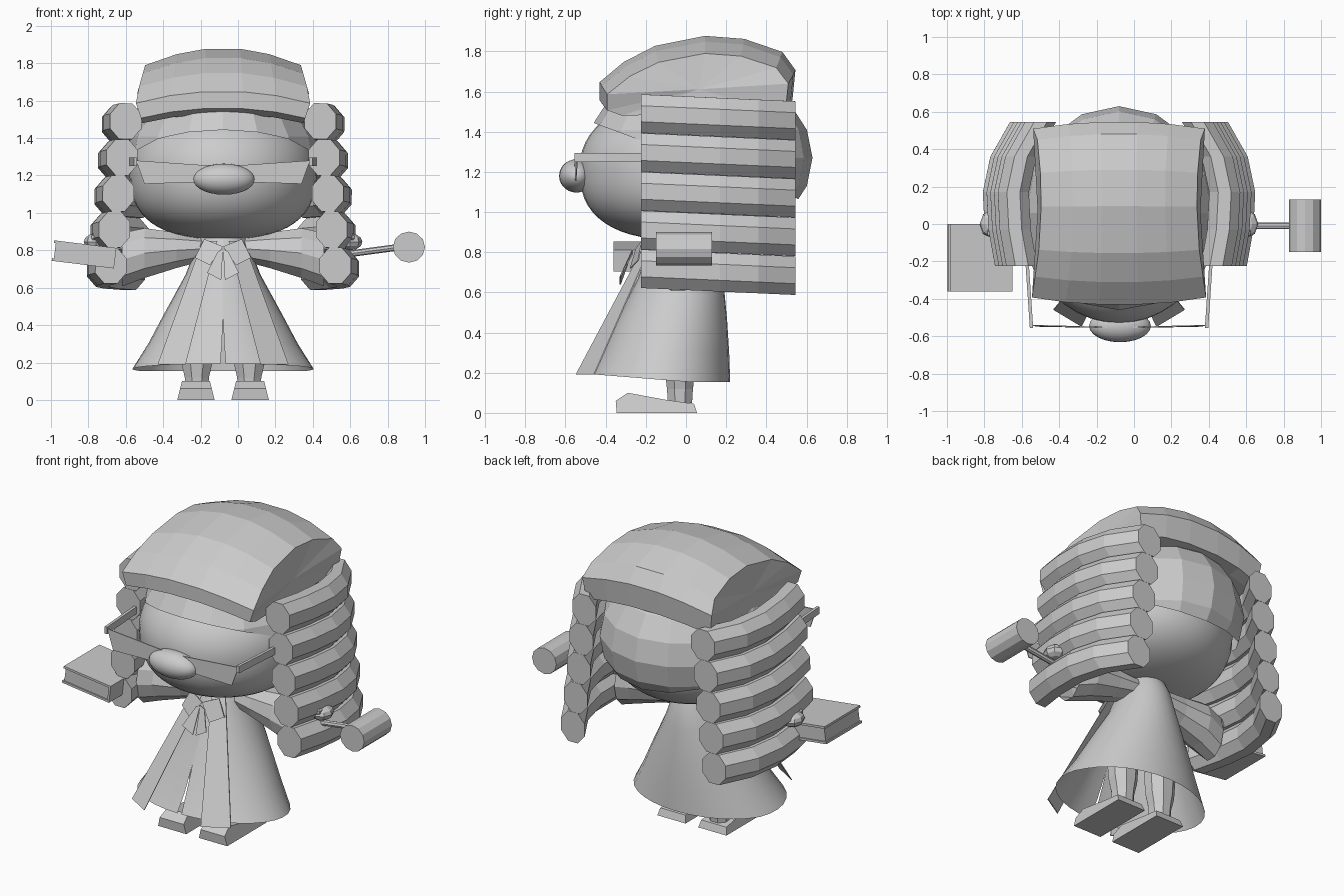
import bpy, bmesh, math
from mathutils import Vector, Matrix

if "Cube" in bpy.data.objects:
    bpy.data.objects.remove(bpy.data.objects["Cube"])

CX = -0.08  # centre line of the figure
grey = bpy.data.materials.new("plain_grey")
grey.diffuse_color = (0.6, 0.6, 0.6, 1)
grey.use_nodes = True
grey.node_tree.nodes["Principled BSDF"].inputs["Base Color"].default_value = grey.diffuse_color


def finish(name, bm, smooth=False):
    bmesh.ops.recalc_face_normals(bm, faces=bm.faces[:])
    me = bpy.data.meshes.new(name)
    bm.to_mesh(me)
    bm.free()
    me.materials.append(grey)
    for p in me.polygons:
        p.use_smooth = smooth
    ob = bpy.data.objects.new(name, me)
    bpy.context.collection.objects.link(ob)
    return ob


def loft(name, rings, closed=True, caps=True, smooth=False, poke=False):
    """Skin a list of equally long point rings."""
    bm = bmesh.new()
    vs = [[bm.verts.new(p) for p in r] for r in rings]
    n = len(vs[0])
    for a, b in zip(vs, vs[1:]):
        for i in range(n if closed else n - 1):
            j = (i + 1) % n
            bm.faces.new((a[i], a[j], b[j], b[i]))
    if caps:
        ends = [bm.faces.new(vs[0]), bm.faces.new(vs[-1])]
        if poke:
            bmesh.ops.poke(bm, faces=ends)
    return finish(name, bm, smooth)


def box(name, lo, hi, tilt=0.0):
    bm = bmesh.new()
    bmesh.ops.create_cube(bm, size=1)
    lo, hi = Vector(lo), Vector(hi)
    for v in bm.verts:
        v.co = Vector(c * s for c, s in zip(v.co, hi - lo))
    bmesh.ops.rotate(bm, verts=bm.verts[:], matrix=Matrix.Rotation(tilt, 3, 'Y'))
    bmesh.ops.translate(bm, verts=bm.verts[:], vec=(lo + hi) / 2)
    return finish(name, bm)


def ball(name, c, r, seg=32, rings=20, low=1.0, high=1.0, smooth=True, cut=None):
    """Ellipsoid; powers below 1 make its lower or upper half squarer."""
    bm = bmesh.new()
    bmesh.ops.create_uvsphere(bm, u_segments=seg, v_segments=rings, radius=1)
    for v in bm.verts:
        power = low if v.co.z < 0 else high
        h = max(math.hypot(v.co.x, v.co.y), 1e-4)
        k = h ** (power - 1)
        z = math.copysign(abs(v.co.z) ** power, v.co.z)
        v.co = (c[0] + v.co.x * k * r[0], c[1] + v.co.y * k * r[1], c[2] + z * r[2])
    if cut:
        bmesh.ops.bisect_plane(bm, geom=bm.verts[:] + bm.edges[:] + bm.faces[:],
                               plane_co=cut[0], plane_no=cut[1], clear_inner=True)
    return finish(name, bm, smooth)


def plate(name, pts, thick=0.006):
    """Thin sheet with its outline given, thickened backwards."""
    return loft(name, [pts, [(x, y + thick, z) for x, y, z in pts]])


def ngon(c, ra, rb, n, axis, turn=0.0):
    out = []
    for i in range(n):
        t = math.tau * i / n + turn
        a, b = ra * math.cos(t), rb * math.sin(t)
        off = {'X': (0, a, b), 'Y': (a, 0, b), 'Z': (a, b, 0)}[axis]
        out.append(tuple(p + q for p, q in zip(c, off)))
    return out


# Head and nose
ball("head", (CX, 0.0, 1.22), (0.5, 0.53, 0.36), 40, 28, 0.78, 0.95)
ball("nose", (CX + 0.005, -0.545, 1.18), (0.165, 0.087, 0.083), 24, 14)

# Wig cap with a sloping rim
ball("wig_cap", (CX, 0.06, 1.27), (0.52, 0.57, 0.45), 16, 10, smooth=False,
     cut=((CX, 0.6, 1.05), (0, 0.39, 1.05)))

# Wig crown: arched slab whose sides lean out towards the rim
arch = [(-.35, 1.53), (-.43, 1.56), (-.43, 1.65), (-.31, 1.75), (-.155, 1.83), (.095, 1.88),
        (.29, 1.865), (.48, 1.80), (.545, 1.71), (.53, 1.56), (.45, 1.55)]
crown = []
for d, s in ((-.47, .885), (-.29, .965), (-.11, 1), (.11, 1), (.29, .965), (.47, .885)):
    ring = []
    for y, z in arch:
        z = 1.53 + (z - 1.53) * s - .05 * (d / .47) ** 2
        lean = 1 - .6 * max(0, z - 1.6) - .7 * max(0, 1.6 - z)
        ring.append((CX + d * lean, .07 + (y - .07) * (s + (1 - s) * .35), z))
    crown.append(ring)
loft("wig_crown", crown, poke=True)

# Side curls, five stacked rolls on each side
bow = [(-.225, .0), (-.03, .035), (.17, .045), (.36, .005), (.545, -.1)]
for s in (-1, 1):
    for i in range(5):
        base, z = .52 + .02 * i, 1.49 - .193 * i
        loft("side_curl", [ngon((CX + s * (base + b), y, z - .045 * (y + .225)), .09, .104, 8, 'Y', .39)
                           for y, b in bow])

# Robe: hollow bell, slit at the lower front, hem rising to the front
robe = []
for z, rx, front, back, gap in ((.88, .12, -.14, .12, 0), (.8, .15, -.19, .16, 0), (.67, .2, -.24, .185, 0),
                                (.46, .315, -.345, .205, 0), (.3, .4, -.42, .215, .015),
                                (.155, .485, -.48, .22, .03)):
    cy, ry = (front + back) / 2, (back - front) / 2
    ring = []
    for i in range(33):
        t = -math.pi / 2 + gap + (math.tau - 2 * gap) * i / 32
        y = cy + ry * math.sin(t)
        ring.append((CX + rx * math.cos(t), y, z + (.08 * max(0, -y) if z < .2 else 0)))
    robe.append(ring)
loft("robe", robe, closed=False, caps=False, smooth=True)

for s in (-1, 1):
    def P(d, y, z):
        return (CX + s * d, y, z)

    # Robe front edge, collar, neck bands
    plate("robe_lapel", [P(.03, -.2, .85), P(.11, -.17, .85), P(.35, -.46, .19), P(.2, -.55, .19)])
    plate("collar", [P(0, -.25, .82), P(.1, -.22, .86), P(.15, -.24, .76), P(.07, -.28, .72)])
    plate("neck_band", [P(0, -.27, .81), P(.03, -.27, .79), P(.085, -.33, .68), P(.01, -.33, .64)])

    # Bell sleeve, arm and hand
    loft("sleeve", [ngon(P(.07, 0, .81), .09, .06, 10, 'X'), ngon(P(.25, -.02, .8), .11, .1, 10, 'X'),
                    ngon(P(.42, -.03, .785), .13, .14, 10, 'X'),
                    ngon(P(.54, -.04, .75), .11, .15, 10, 'X')], caps=False)
    loft("arm", [ngon(P(.2, 0, .82), .05, .05, 8, 'X'), ngon(P(.64, 0, .84), .04, .04, 8, 'X')])
    ball("hand", P(.68, 0, .845), (.065, .075, .045), 8, 6, smooth=False)
    ball("thumb", P(.675, -.05, .87), (.035, .03, .025), 6, 5, smooth=False)

    # Leg and shoe
    loft("leg", [ngon(P(.14, -.03, z), rx, ry, 8, 'Z', .39) for z, rx, ry in
                 ((.05, .065, .065), (.12, .07, .07), (.2, .09, .08), (.34, .1, .085))])
    sole = [(-.345, 0), (-.35, .06), (-.29, .1), (-.1, .065), (.04, .045), (.055, 0)]
    loft("shoe", [[P(.145 + e * (.1 - .25 * z), y, z) for y, z in sole] for e in (-1, 1)])

    # Spectacles: lens plate and side arm
    plate("lens", [P(.1, -.555, 1.165), P(.42, -.55, 1.155), P(.465, -.545, 1.28), P(.1, -.555, 1.255)])
    loft("spectacle_arm", [[P(d - .009, y, 1.25), P(d + .009, y, 1.25), P(d + .009, y, 1.295),
                            P(d - .009, y, 1.295)] for d, y in ((.468, -.555), (.492, -.2))])

plate("spectacle_bridge", [(CX - .11, -.555, 1.225), (CX + .11, -.555, 1.225),
                           (CX + .11, -.555, 1.255), (CX - .11, -.555, 1.255)])

# Gavel
loft("gavel_handle", [ngon((.55, -.01, .775), .018, .018, 8, 'X'), ngon((.85, -.01, .815), .018, .018, 8, 'X')])
loft("gavel_head", [ngon((.914, y, .817), .086, .083, 12, 'Y') for y in (-.15, .13)])

# Book, slightly tilted: two covers, spine and pages
T = math.radians(7)
for name, dx, dz, w, h, inset in (("book_cover", 0, .048, .335, .014, 0), ("book_cover", 0, -.048, .335, .014, 0),
                                  ("book_pages", .0, 0, .315, .084, .008), ("book_spine", .161, 0, .013, .11, 0)):
    x = -.823 + dx * math.cos(T) + dz * math.sin(T)
    z = .778 - dx * math.sin(T) + dz * math.cos(T)
    box(name, (x - w / 2, -.36 + inset, z - h / 2), (x + w / 2, -inset, z + h / 2), T)
